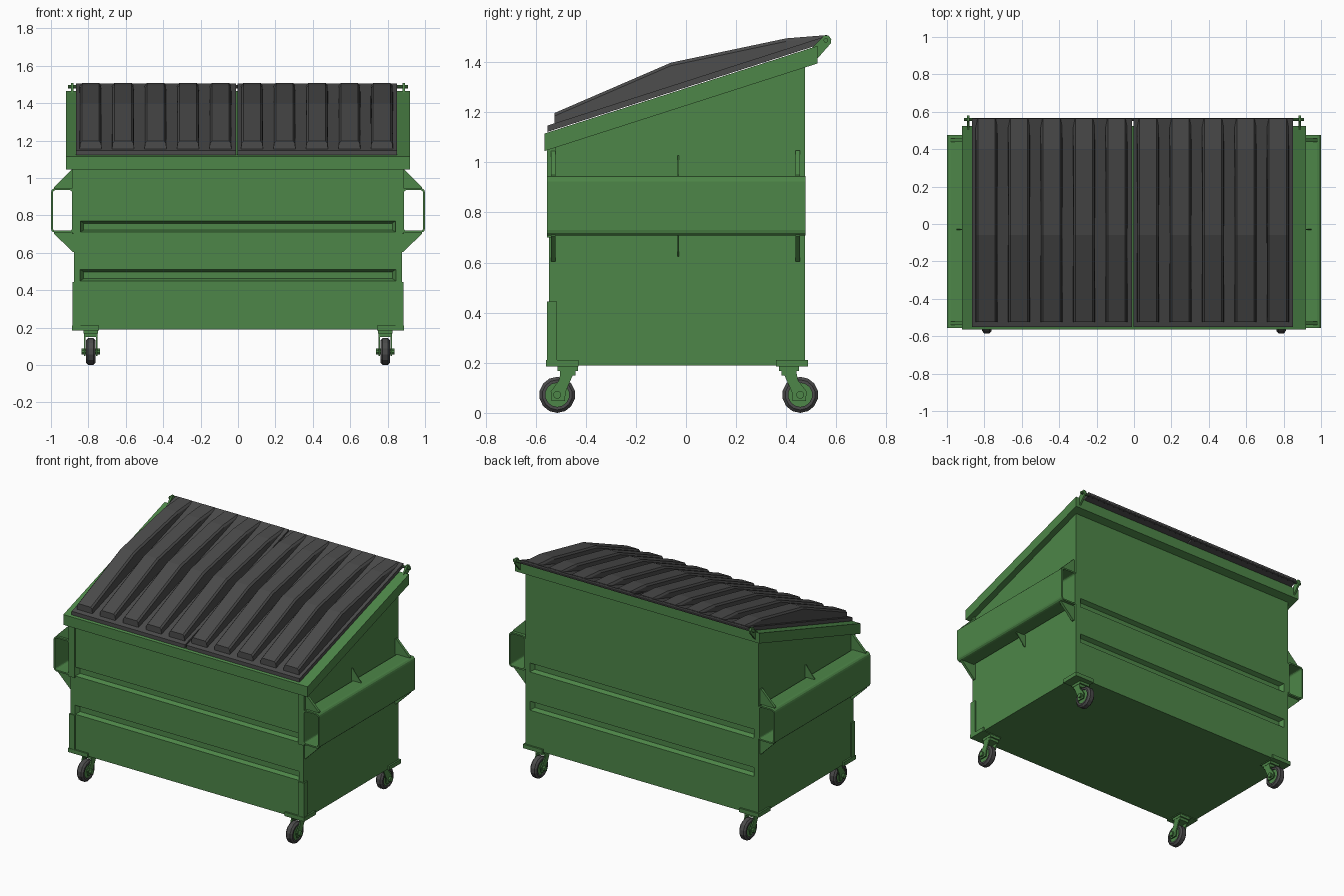
import bpy, bmesh, math

if "Cube" in bpy.data.objects:
    bpy.data.objects.remove(bpy.data.objects["Cube"])


def material(name, rgb):
    m = bpy.data.materials.new(name)
    m.diffuse_color = (*rgb, 1)
    m.use_nodes = True
    m.node_tree.nodes["Principled BSDF"].inputs["Base Color"].default_value = m.diffuse_color
    return m


GREEN = material("green_paint", (0.075, 0.24, 0.065))
DARK = material("dark_plastic", (0.07, 0.07, 0.07))


def loft(name, rings, mat, closed=False):
    """Skin a list of equal-length rings; cap the ends unless closed on itself."""
    bm = bmesh.new()
    vs = [[bm.verts.new(p) for p in r] for r in rings]
    n = len(rings[0])
    pairs = list(zip(vs, vs[1:])) + ([(vs[-1], vs[0])] if closed else [])
    for a, b in pairs:
        for i in range(n):
            j = (i + 1) % n
            bm.faces.new((a[i], a[j], b[j], b[i]))
    if not closed:
        bm.faces.new(vs[0])
        bm.faces.new(vs[-1])
    bmesh.ops.recalc_face_normals(bm, faces=bm.faces)
    me = bpy.data.meshes.new(name)
    bm.to_mesh(me)
    bm.free()
    me.materials.append(mat)
    ob = bpy.data.objects.new(name, me)
    bpy.context.collection.objects.link(ob)
    return ob


def prism_x(name, yz, x0, x1, mat=GREEN):
    return loft(name, [[(x, y, z) for y, z in yz] for x in (x0, x1)], mat)


def prism_y(name, xz, y0, y1, mat=GREEN):
    return loft(name, [[(x, y, z) for x, z in xz] for y in (y0, y1)], mat)


def box(name, x0, x1, y0, y1, z0, z1, mat=GREEN):
    return prism_x(name, [(y0, z0), (y1, z0), (y1, z1), (y0, z1)], x0, x1, mat)


def lathe_x(name, c, prof, n, mat, closed=False):
    rings = [[(c[0] + dx, c[1] + r * math.sin(2 * math.pi * i / n),
               c[2] - r * math.cos(2 * math.pi * i / n)) for i in range(n)]
             for dx, r in prof]
    return loft(name, rings, mat, closed)


def round_rect(x0, x1, z0, z1, r, seg=3):
    pts = []
    for k, (cx, cz) in enumerate([(x1 - r, z1 - r), (x0 + r, z1 - r),
                                  (x0 + r, z0 + r), (x1 - r, z0 + r)]):
        for i in range(seg + 1):
            a = math.pi / 2 * (k + i / seg)
            pts.append((cx + r * math.cos(a), cz + r * math.sin(a)))
    return pts


def rim_z(y):
    """Height of the sloping top rim."""
    return 1.115 + 0.321 * (y + 0.565)


# Bin body with sloping top
FRONT, BACK = -0.547, 0.475
body = prism_x("bin_body", [(FRONT, 0.19), (BACK, 0.19), (BACK, rim_z(BACK) - 0.02),
                            (FRONT, rim_z(FRONT) - 0.02)], -0.877, 0.877)

# Pressed grooves in the front and back
for face, inward in ((FRONT, 1), (BACK, -1)):
    for z in (0.45, 0.71):
        rings = []
        for d, w, lo, hi in ((-0.01, 0.85, -0.004, 0.066), (0.028, 0.825, 0.012, 0.048)):
            y = face + inward * d
            rings.append([(-w, y, z + lo), (w, y, z + lo), (w, y, z + hi), (-w, y, z + hi)])
        cutter = loft("groove_cutter", rings, GREEN)
        cutter.hide_render = True
        cutter.hide_set(True)
        mod = body.modifiers.new("groove", 'BOOLEAN')
        mod.operation = 'DIFFERENCE'
        mod.solver = 'EXACT'
        mod.object = cutter

# Overhanging top rim
prism_x("top_rim", [(-0.565, rim_z(-0.565) - 0.07), (0.525, rim_z(0.525) - 0.07),
                    (0.525, rim_z(0.525)), (-0.565, rim_z(-0.565))], -0.92, 0.92)

for s in (-1, 1):
    # Corner posts and lower corner guards
    box("corner_post", s * 0.842, s * 0.887, -0.555, -0.52, 0.70, 1.06)
    box("corner_guard", s * 0.842, s * 0.886, -0.555, -0.515, 0.19, 0.445)

    # Fork pocket: open tube along the side
    outer = [(s * x, z) for x, z in round_rect(0.875, 1.0, 0.708, 0.945, 0.022)]
    inner = [(s * x, z) for x, z in round_rect(0.887, 0.99, 0.718, 0.935, 0.013)]
    y0, y1 = -0.555, 0.477
    loft("fork_pocket", [[(x, y, z) for x, z in loop] for loop, y in
                         ((outer, y0), (outer, y1), (inner, y1), (inner, y0))], GREEN, True)

    # Gussets above and below the pocket
    for y, t, reach, h in ((-0.53, 0.009, 0.985, 0.105), (-0.03, 0.003, 0.95, 0.085),
                           (0.447, 0.009, 0.985, 0.105)):
        for z, d in ((0.943, 1), (0.71, -1)):
            prism_y("pocket_gusset", [(s * 0.87, z), (s * reach, z), (s * reach, z + d * 0.006),
                                      (s * 0.885, z + d * h), (s * 0.87, z + d * h)], y - t, y + t)

    # Hinge ears and pins
    prism_x("hinge_ear", [(0.50, 1.40), (0.525, 1.415), (0.578, 1.475), (0.580, 1.492),
                          (0.568, 1.507), (0.550, 1.507), (0.538, 1.492), (0.50, 1.455)],
            s * 0.88, s * 0.892)
    lathe_x("hinge_pin", (s * 0.88, 0.558, 1.487), [(-0.028, 0.009), (0.028, 0.009)], 10, GREEN)

    # Casters
    for yc, yw, b0, b1 in ((-0.472, -0.514, -0.558, -0.43), (0.412, 0.456, 0.36, 0.487)):
        xc = s * 0.787
        box("caster_bracket", s * 0.742, s * 0.888, b0, b1, 0.185, 0.212)
        box("caster_plate", xc - 0.038, xc + 0.038, yc - 0.04, yc + 0.04, 0.168, 0.187)
        box("fork_crown", xc - 0.036, xc + 0.036, yc - 0.03, yc + 0.03, 0.15, 0.169)
        d = 1 if yw > yc else -1
        for t in (-1, 1):
            prism_x("fork_leg", [(yc - d * 0.026, 0.165), (yc + d * 0.028, 0.165),
                                 (yc + d * 0.035, 0.13), (yw + d * 0.026, 0.085),
                                 (yw + d * 0.022, 0.048), (yw - d * 0.03, 0.048),
                                 (yw - d * 0.034, 0.085)],
                    xc + t * 0.028, xc + t * 0.036)
        hub = (xc, yw, 0.072)
        lathe_x("tyre", hub, [(-0.025, 0.048), (-0.025, 0.060), (-0.014, 0.072), (0.014, 0.072),
                              (0.025, 0.060), (0.025, 0.048)], 14, DARK, True)
        lathe_x("wheel_hub", hub, [(-0.017, 0.0485), (0.017, 0.0485)], 14, GREEN)
        lathe_x("axle", hub, [(-0.05, 0.016), (0.05, 0.016)], 10, GREEN)

# Two lids, each a flat sheet with five raised ribs
for x0 in (-0.866, -0.003):
    ends = (-0.552, 0.565)
    prism_x("lid_sheet", [(y, rim_z(y) + 0.003) for y in ends] +
            [(y, rim_z(y) + 0.028) for y in reversed(ends)], x0, x0 + 0.854, DARK)
    for k in range(5):
        cx = x0 + 0.078 + 0.1735 * k
        rings = []
        for y, zt in ((-0.525, 1.197), (-0.06, 1.398), (0.40, 1.495), (0.562, 1.508)):
            zb = rim_z(y) + 0.015
            rings.append([(cx - 0.060, y, zb), (cx + 0.060, y, zb),
                          (cx + 0.056, y, zt - 0.012), (cx + 0.046, y, zt),
                          (cx - 0.046, y, zt), (cx - 0.056, y, zt - 0.012)])
        loft("lid_rib", rings, DARK)
# Hinge rod along the back of the lids
lathe_x("hinge_rod", (0, 0.558, 1.487), [(-0.87, 0.009), (0.87, 0.009)], 10, DARK)
